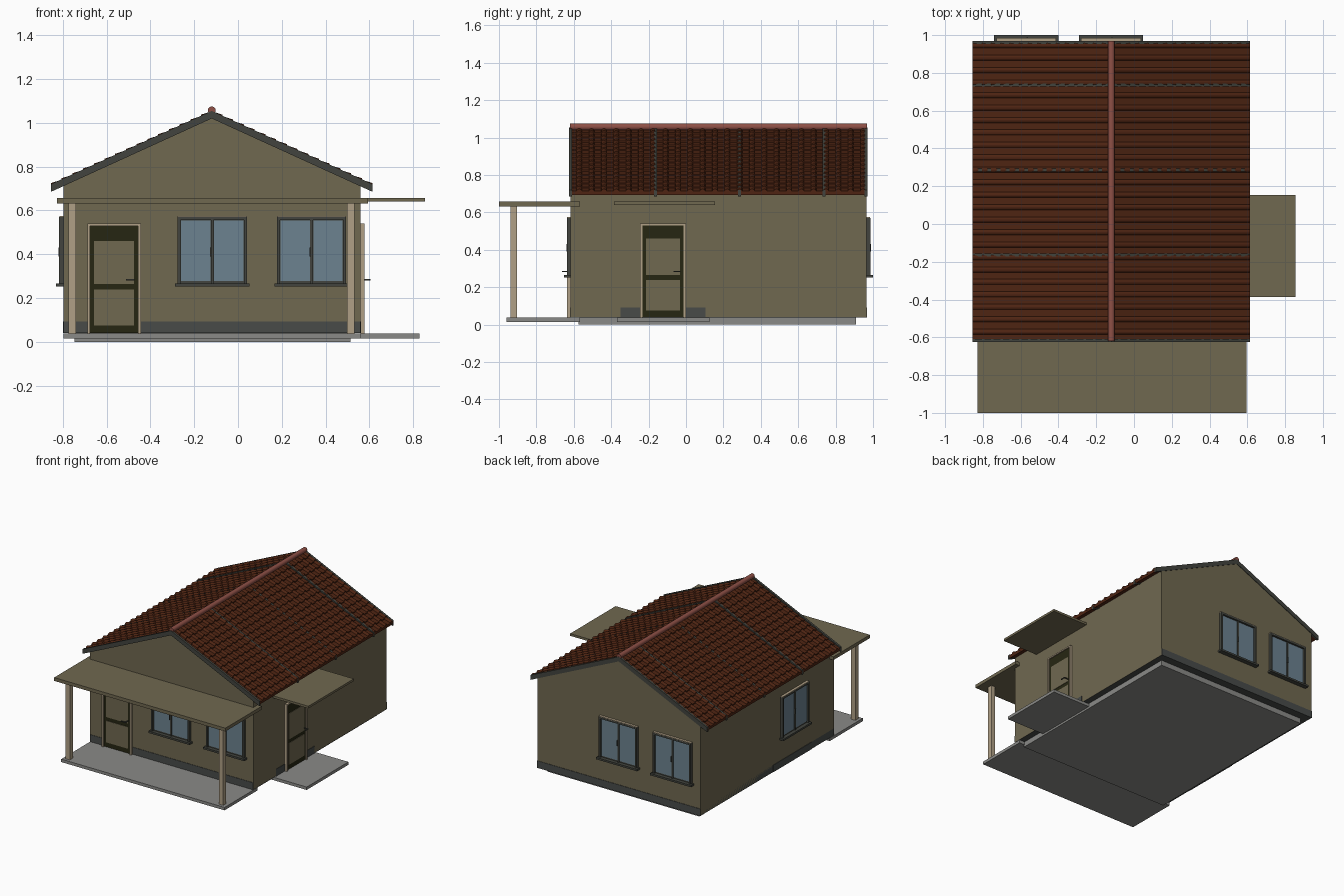
import bpy, bmesh, math
from mathutils import Matrix, Vector

if "Cube" in bpy.data.objects:
    bpy.data.objects.remove(bpy.data.objects["Cube"], do_unlink=True)


def material(name, rgb):
    lin = [((c / 255 + 0.055) / 1.055) ** 2.4 for c in rgb] + [1]
    m = bpy.data.materials.new(name)
    m.use_nodes = True
    m.diffuse_color = lin
    m.node_tree.nodes["Principled BSDF"].inputs["Base Color"].default_value = lin
    return m


WALL = material("olive_plaster", (112, 104, 80))
TILE = material("brown_tile", (78, 36, 18))
RIDGE = material("red_ridge", (142, 80, 70))
DARK = material("dark_grey", (66, 68, 62))
BAND = material("slate_band", (72, 75, 73))
SLAB = material("concrete", (138, 138, 135))
TAN = material("tan_trim", (176, 160, 134))
DOOR = material("dark_olive_door", (38, 38, 18))
GLASS = material("blue_glass", (108, 130, 144))


def finish(name, bm, mat, matrix=None):
    bmesh.ops.recalc_face_normals(bm, faces=bm.faces)
    if matrix:
        bm.transform(matrix)
    me = bpy.data.meshes.new(name)
    bm.to_mesh(me)
    bm.free()
    me.materials.append(mat)
    ob = bpy.data.objects.new(name, me)
    bpy.context.collection.objects.link(ob)
    return ob


def box(name, mat, x, y, z, matrix=None):
    bm = bmesh.new()
    bmesh.ops.create_cube(bm, size=1)
    for v in bm.verts:
        v.co = Vector(a + (b - a) * (c + 0.5) for (a, b), c in zip((x, y, z), v.co))
    return finish(name, bm, mat, matrix)


def prism(name, mat, profile, y0, y1):
    bm = bmesh.new()
    face = bm.faces.new([bm.verts.new((x, y0, z)) for x, z in profile])
    ext = bmesh.ops.extrude_face_region(bm, geom=[face])["geom"]
    bmesh.ops.translate(bm, vec=(0, y1 - y0, 0),
                        verts=[g for g in ext if isinstance(g, bmesh.types.BMVert)])
    return finish(name, bm, mat)


MID, SLOPE, HALF = -0.12, 0.456, 0.735
LEFT, RIGHT, FRONT, BACK = -0.797, 0.56, -0.617, 0.966


def chevron(bottom, top, half):
    """Inverted V cross-section between two ridge heights."""
    drop = SLOPE * half
    return [(MID - half, bottom - drop), (MID, bottom), (MID + half, bottom - drop),
            (MID + half, top - drop), (MID, top), (MID - half, top - drop)]


# Walls, base and plinth bands
eave = 1.025 - SLOPE * (RIGHT - MID)
prism("walls", WALL, [(LEFT, 0.04), (RIGHT, 0.04), (RIGHT, eave), (MID, 1.025), (LEFT, eave)], FRONT, BACK)
box("foundation", SLAB, (-0.746, 0.514), (-0.575, 0.91), (0, 0.045))
box("plinth_front_back", BAND, (LEFT, RIGHT), (FRONT - 0.003, BACK + 0.003), (0.039, 0.092))
box("plinth_sides", BAND, (LEFT - 0.003, RIGHT + 0.003), (-0.35, 0.105), (0.039, 0.092))

# Porch and side entrance
box("porch_slab", SLAB, (LEFT, RIGHT), (-0.96, FRONT + 0.05), (0.015, 0.037))
box("porch_roof", WALL, (-0.828, 0.595), (-1.0, FRONT + 0.05), (0.632, 0.657))
for side, x in (("right", -0.758), ("left", 0.516)):
    box("porch_post_" + side, TAN, (x - 0.017, x + 0.017), (-0.938, -0.903), (0.037, 0.632))
box("side_step", SLAB, (RIGHT - 0.05, 0.83), (-0.37, 0.125), (0.015, 0.037))
box("side_canopy", WALL, (RIGHT - 0.05, 0.855), (-0.386, 0.154), (0.64, 0.657))

# Roof deck, rafters and ridge
prism("roof_deck", TILE, chevron(1.026, 1.042, HALF - 0.004), FRONT, BACK)
for i, y in enumerate((-0.617, -0.163, 0.287, 0.737, 0.962)):
    prism(f"rafter_{i + 1}", DARK, chevron(1.02, 1.055, HALF), y - 0.008, y + 0.008)
bm = bmesh.new()
bmesh.ops.create_cone(bm, cap_ends=True, segments=16, radius1=0.018, radius2=0.018, depth=BACK - FRONT + 0.006)
cap = finish("ridge_cap", bm, RIDGE, Matrix.Translation((MID, (FRONT + BACK) / 2, 1.057))
             @ Matrix.Rotation(math.pi / 2, 4, 'X'))
for p in cap.data.polygons:
    p.use_smooth = len(p.vertices) == 4


def tiles(name, side, cols=24, rows=15, seg=6):
    """Stepped rows of tiles, each with a flat pan and a round roll."""
    bm = bmesh.new()
    width = (BACK - FRONT) / cols
    section = []
    for c in range(cols):
        start = FRONT + c * width
        section.append((start, 0))
        for s in range(seg + 1):
            a = math.pi * s / seg
            section.append((start + width * (0.7 - 0.22 * math.cos(a)), 0.011 * math.sin(a)))
    section.append((BACK, 0))
    previous = None
    for r in range(rows):
        for t, lift in ((r, 0.0), (r + 1, 0.007)):
            d = HALF * t / rows
            line = [bm.verts.new((MID + side * d, y, 1.042 + h + lift - SLOPE * d)) for y, h in section]
            if previous:
                for i in range(len(line) - 1):
                    bm.faces.new((previous[i], previous[i + 1], line[i + 1], line[i]))
            previous = line
    # Close the lower edge down to the deck
    foot = [bm.verts.new(v.co - Vector((0, 0, 0.018))) for v in previous]
    for i in range(len(foot) - 1):
        bm.faces.new((previous[i], previous[i + 1], foot[i + 1], foot[i]))
    ob = finish(name, bm, TILE)
    if sum(p.normal.z for p in ob.data.polygons) < 0:
        ob.data.flip_normals()


tiles("tiles_right", -1)
tiles("tiles_left", 1)


def on_wall(x, y, turn):
    return Matrix.Translation((x, y, 0)) @ Matrix.Rotation(math.radians(turn), 4, 'Z')


def window(name, m):
    w, low, high = 0.158, 0.263, 0.57
    box(name + "_backing", DARK, (-w, w), (-0.006, 0.01), (low, high), m)
    for s in (-1, 1):
        a, b = sorted((s * w, s * (w - 0.013)))
        box(name + "_jamb", DARK, (a, b), (-0.02, 0), (low, high), m)
        a, b = sorted((s * 0.008, s * (w - 0.016)))
        box(name + "_pane", GLASS, (a, b), (-0.01, 0), (low + 0.014, high - 0.016), m)
    box(name + "_head", DARK, (-w, w), (-0.02, 0), (high - 0.013, high), m)
    box(name + "_lintel", TAN, (-w, w), (-0.019, 0), (high, high + 0.005), m)
    box(name + "_mullion", DARK, (-0.006, 0.006), (-0.015, 0), (low, high), m)
    box(name + "_latch", DARK, (-0.009, -0.003), (-0.022, 0), (0.39, 0.43), m)
    box(name + "_sill", DARK, (-0.17, 0.17), (-0.034, 0), (0.252, 0.266), m)


def door(name, m):
    w, top = 0.122, 0.54
    box(name + "_leaf", DOOR, (-w + 0.01, w - 0.01), (-0.01, 0.01), (0.04, top - 0.01), m)
    for s in (-1, 1):
        a, b = sorted((s * w, s * (w - 0.012)))
        box(name + "_jamb", TAN, (a, b), (-0.018, 0), (0.037, top), m)
    box(name + "_head", TAN, (-w, w), (-0.018, 0), (top - 0.01, top), m)
    for part, low, high in (("lower", 0.075, 0.238), ("upper", 0.265, 0.46)):
        box(f"{name}_{part}_panel", WALL, (-0.092, 0.092), (-0.013, 0), (low, high), m)
    box(name + "_handle_stem", DARK, (0.088, 0.094), (-0.046, 0), (0.281, 0.287), m)
    box(name + "_handle_lever", DARK, (0.055, 0.094), (-0.046, -0.04), (0.281, 0.287), m)


window("front_window_right", on_wall(-0.118, FRONT, 0))
window("front_window_left", on_wall(0.336, FRONT, 0))
window("back_window_right", on_wall(-0.571, BACK, 180))
window("back_window_left", on_wall(-0.122, BACK, 180))
window("side_window", on_wall(LEFT, -0.14, -90))
door("front_door", on_wall(-0.566, FRONT, 0))
door("side_door", on_wall(RIGHT, -0.123, 90))
